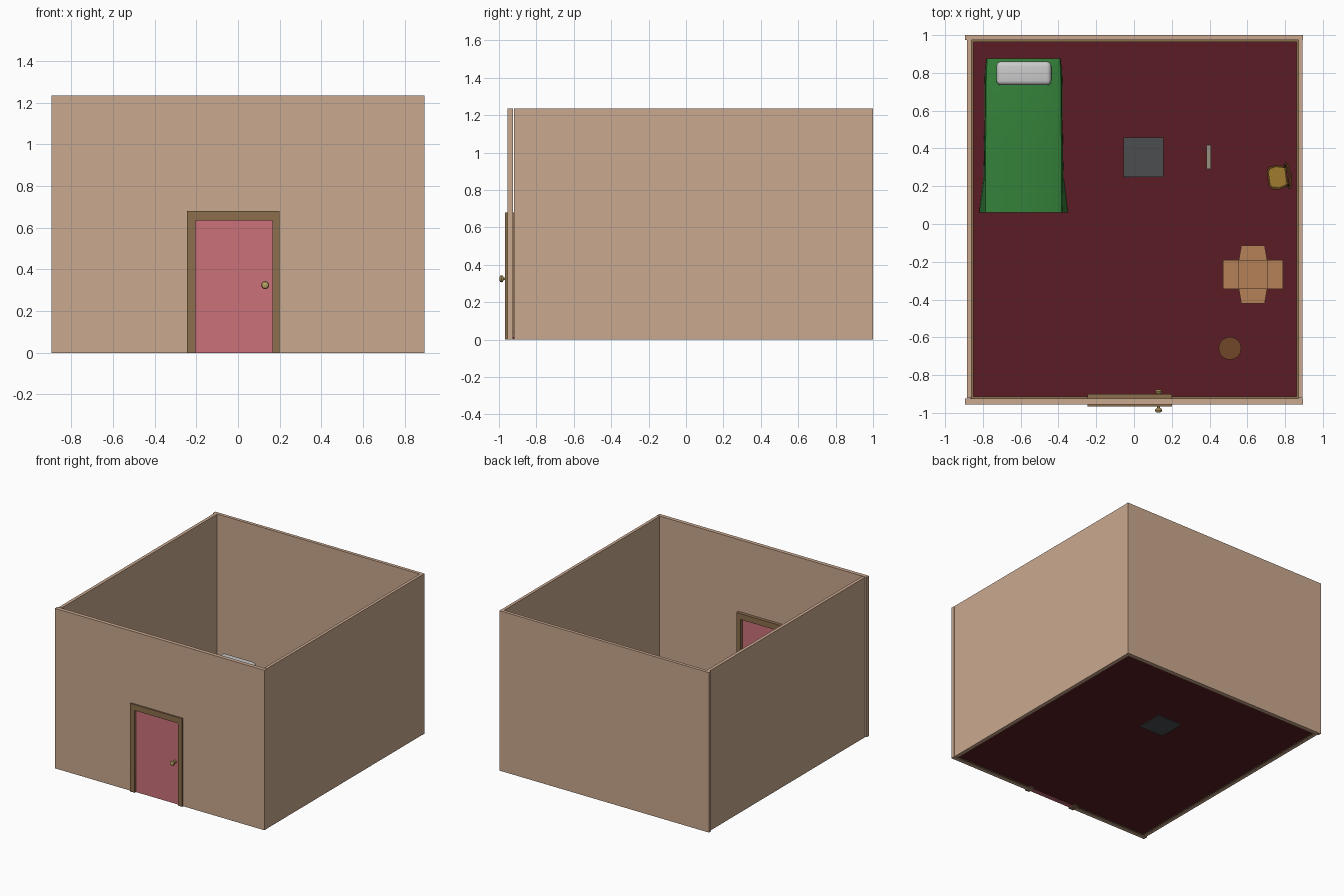
import bpy, bmesh, math
from mathutils import Matrix, Vector

if "Cube" in bpy.data.objects:
    bpy.data.objects.remove(bpy.data.objects["Cube"])


def material(name, r, g, b):
    m = bpy.data.materials.new(name)
    m.diffuse_color = [(c / 255) ** 2.2 for c in (r, g, b)] + [1]
    m.use_nodes = True
    m.node_tree.nodes["Principled BSDF"].inputs["Base Color"].default_value = m.diffuse_color
    return m


WALL = material("plaster", 201, 167, 142)
TRIM = material("trim_wood", 139, 110, 78)
DOOR = material("door_paint", 202, 112, 120)
FLOOR = material("carpet", 90, 34, 40)
BRASS = material("brass", 185, 160, 100)
GREEN = material("blanket", 55, 128, 60)
DARK = material("dark_metal", 76, 78, 80)
CARD = material("cardboard", 180, 128, 88)
STOOL = material("stool_wood", 112, 72, 45)
CHAIR = material("chair_wood", 92, 60, 32)
SEAT = material("seat_cushion", 158, 122, 50)
PANEL = material("panel_face", 150, 142, 126)


def make(name, bm, mat=None, smooth=False):
    bmesh.ops.recalc_face_normals(bm, faces=bm.faces)
    me = bpy.data.meshes.new(name)
    bm.to_mesh(me)
    bm.free()
    o = bpy.data.objects.new(name, me)
    bpy.context.collection.objects.link(o)
    if mat:
        me.materials.append(mat)
    if smooth:
        bpy.ops.object.select_all(action='DESELECT')
        o.select_set(True)
        bpy.context.view_layer.objects.active = o
        bpy.ops.object.shade_smooth_by_angle(angle=math.radians(40))
    return o


def box(name, x0, x1, y0, y1, z0, z1, mat=None, bevel=0, segments=3):
    bm = bmesh.new()
    bmesh.ops.create_cube(bm, size=1)
    for v in bm.verts:
        v.co = Vector(((x0 + x1) / 2 + v.co.x * (x1 - x0),
                       (y0 + y1) / 2 + v.co.y * (y1 - y0),
                       (z0 + z1) / 2 + v.co.z * (z1 - z0)))
    if bevel:
        bmesh.ops.bevel(bm, geom=bm.edges[:], offset=bevel, segments=segments,
                        profile=0.5, affect='EDGES')
    return make(name, bm, mat, bool(bevel))


def prism(name, outline, z0, z1, mat=None, smooth=False):
    bm = bmesh.new()
    f = bm.faces.new([bm.verts.new((x, y, z0)) for x, y in outline])
    ext = bmesh.ops.extrude_face_region(bm, geom=[f])
    for v in ext["geom"]:
        if isinstance(v, bmesh.types.BMVert):
            v.co.z = z1
    return make(name, bm, mat, smooth)


def loft(name, rings, mat=None, smooth=True):
    bm = bmesh.new()
    loops = [[bm.verts.new(p) for p in r] for r in rings]
    n = len(loops[0])
    for a, b in zip(loops, loops[1:]):
        for i in range(n):
            j = (i + 1) % n
            bm.faces.new((a[i], a[j], b[j], b[i]))
    bm.faces.new(loops[0])
    bm.faces.new(loops[-1])
    return make(name, bm, mat, smooth)


# Room shell; the front wall is split around the doorway
H = 1.235
box("floor", -0.865, 0.87, -0.925, 0.975, 0.006, 0.015, FLOOR)
box("back_wall", -0.895, 0.895, 0.975, 1.0, 0, H, WALL)
box("left_wall", -0.885, -0.86, -0.92, 0.975, 0, H, WALL)
box("right_wall", 0.87, 0.893, -0.92, 0.975, 0, H, WALL)
box("front_wall_left", -0.895, -0.205, -0.955, -0.925, 0, H, WALL)
box("front_wall_right", 0.17, 0.895, -0.955, -0.925, 0, H, WALL)
box("front_wall_lintel", -0.205, 0.17, -0.955, -0.925, 0.635, H, WALL)

# Skirting boards
B = 0.04
box("back_skirting", -0.86, 0.87, 0.964, 0.975, 0.003, B, TRIM)
box("left_skirting", -0.86, -0.85, -0.92, 0.975, 0.003, B, TRIM)
box("right_skirting", 0.86, 0.87, -0.92, 0.975, 0.003, B, TRIM)
box("front_skirting_left", -0.86, -0.245, -0.925, -0.914, 0.003, B, TRIM)
box("front_skirting_right", 0.20, 0.87, -0.925, -0.914, 0.003, B, TRIM)

# Door, frame and knobs on both faces
box("door_leaf", -0.205, 0.17, -0.952, -0.922, 0, 0.635, DOOR)
box("door_jamb_left", -0.245, -0.205, -0.967, -0.9, 0, 0.68, TRIM)
box("door_jamb_right", 0.165, 0.20, -0.967, -0.9, 0, 0.68, TRIM)
box("door_head", -0.205, 0.165, -0.967, -0.9, 0.635, 0.68, TRIM)
KNOB = [(0.012, 0), (0.012, 0.004), (0.007, 0.008), (0.007, 0.022), (0.016, 0.027),
        (0.019, 0.034), (0.016, 0.042), (0.008, 0.046)]
for name, y, s in (("outer_knob", -0.952, -1), ("inner_knob", -0.922, 1)):
    loft(name, [[(0.13 + r * math.cos(i * math.pi / 8), y + s * d,
                  0.325 + r * math.sin(i * math.pi / 8)) for i in range(16)]
                for r, d in KNOB], BRASS)

# Bed: blanket draped to the floor and flaring at the foot, plus pillow
BX = -0.585
rings = []
for y, top, bottom, z in ((0.875, 0.195, 0.197, 0.19), (0.80, 0.20, 0.205, 0.2),
                          (0.45, 0.203, 0.208, 0.2), (0.25, 0.204, 0.212, 0.2),
                          (0.06, 0.205, 0.235, 0.2)):
    half = [(bottom, 0.02), (top + 0.003, z - 0.03), (top - 0.003, z - 0.008), (top - 0.02, z)]
    ring = half + [(-x, h) for x, h in reversed(half)]
    rings.append([(BX + x, y, h) for x, h in ring])
loft("bed_blanket", rings, GREEN)
pillow = box("pillow", -0.728, -0.438, 0.735, 0.86, 0.195, 0.25, None, 0.024, 4)

# Dark cabinet standing through the floor, and the slim panel next to it
box("cabinet", -0.055, 0.155, 0.25, 0.458, 0.0, 0.22, DARK)
box("cabinet_handle", -0.045, -0.03, 0.243, 0.25, 0.08, 0.16, DARK)
box("slim_panel", 0.383, 0.408, 0.29, 0.418, 0.015, 0.14, PANEL)

# Chair against the right wall, turned a little
parts = []
outline = [(-0.055, -0.04), (-0.04, -0.06), (0.0, -0.066), (0.05, -0.052),
           (0.05, 0.052), (0.0, 0.066), (-0.04, 0.06), (-0.055, 0.04)]
parts.append(prism("chair_seat", outline, 0.125, 0.14, CHAIR))
parts.append(prism("chair_cushion", [(x * 0.86, y * 0.86) for x, y in outline], 0.14, 0.152, SEAT))
for s, side in ((-1, "right"), (1, "left")):
    parts.append(box("chair_front_leg_" + side, -0.045, -0.033, s * 0.045 - 0.006,
                     s * 0.045 + 0.006, 0.015, 0.125, CHAIR))
    parts.append(loft("chair_back_post_" + side,
                      [[(x + a * 0.006, s * 0.052 + b * 0.006, z) for a, b in
                        ((-1, -1), (1, -1), (1, 1), (-1, 1))]
                       for x, z in ((0.052, 0.015), (0.045, 0.13), (0.062, 0.28))], CHAIR, False))
arc = [(0.062 - 8 * 0.0005 * abs(k), k * 0.0175) for k in range(-4, 5)]
for i, z in enumerate((0.19, 0.245)):
    d = 0.052 - 0.062 + (z - 0.13) * 0.11
    parts.append(prism("chair_back_rail_%d" % (i + 1),
                       [(x + d, y) for x, y in arc] + [(x + d + 0.01, y) for x, y in reversed(arc)],
                       z, z + 0.03, CHAIR))
for o in parts:
    o.data.transform(Matrix.Translation((0.762, 0.248, 0)) @ Matrix.Rotation(math.radians(8), 4, 'Z'))

# Open cardboard carton with four spread flaps
cx0, cx1, cy0, cy1, ch, t = 0.55, 0.71, -0.345, -0.19, 0.15, 0.004
box("carton_bottom", cx0, cx1, cy0, cy1, 0.015, 0.02, CARD)
box("carton_left", cx0, cx0 + t, cy0, cy1, 0.015, ch, CARD)
box("carton_right", cx1 - t, cx1, cy0, cy1, 0.015, ch, CARD)
box("carton_front", cx0, cx1, cy0, cy0 + t, 0.015, ch, CARD)
box("carton_back", cx0, cx1, cy1 - t, cy1, 0.015, ch, CARD)
box("carton_flap_left", 0.47, cx0, cy0, cy1, ch - t, ch, CARD)
box("carton_flap_right", cx1, 0.79, cy0, cy1, ch - t, ch, CARD)
for name, y, y2 in (("front", cy0, -0.42), ("back", cy1, -0.115)):
    prism("carton_flap_" + name, [(cx0 + 0.005, y), (cx1 - 0.005, y), (cx1 - 0.018, y2),
                                  (cx0 + 0.018, y2)], ch - t, ch, CARD)

# Round stool
prism("round_stool", [(0.508 + 0.06 * math.cos(i * math.pi / 16),
                       -0.658 + 0.06 * math.sin(i * math.pi / 16)) for i in range(32)],
      0.015, 0.15, STOOL, True)
